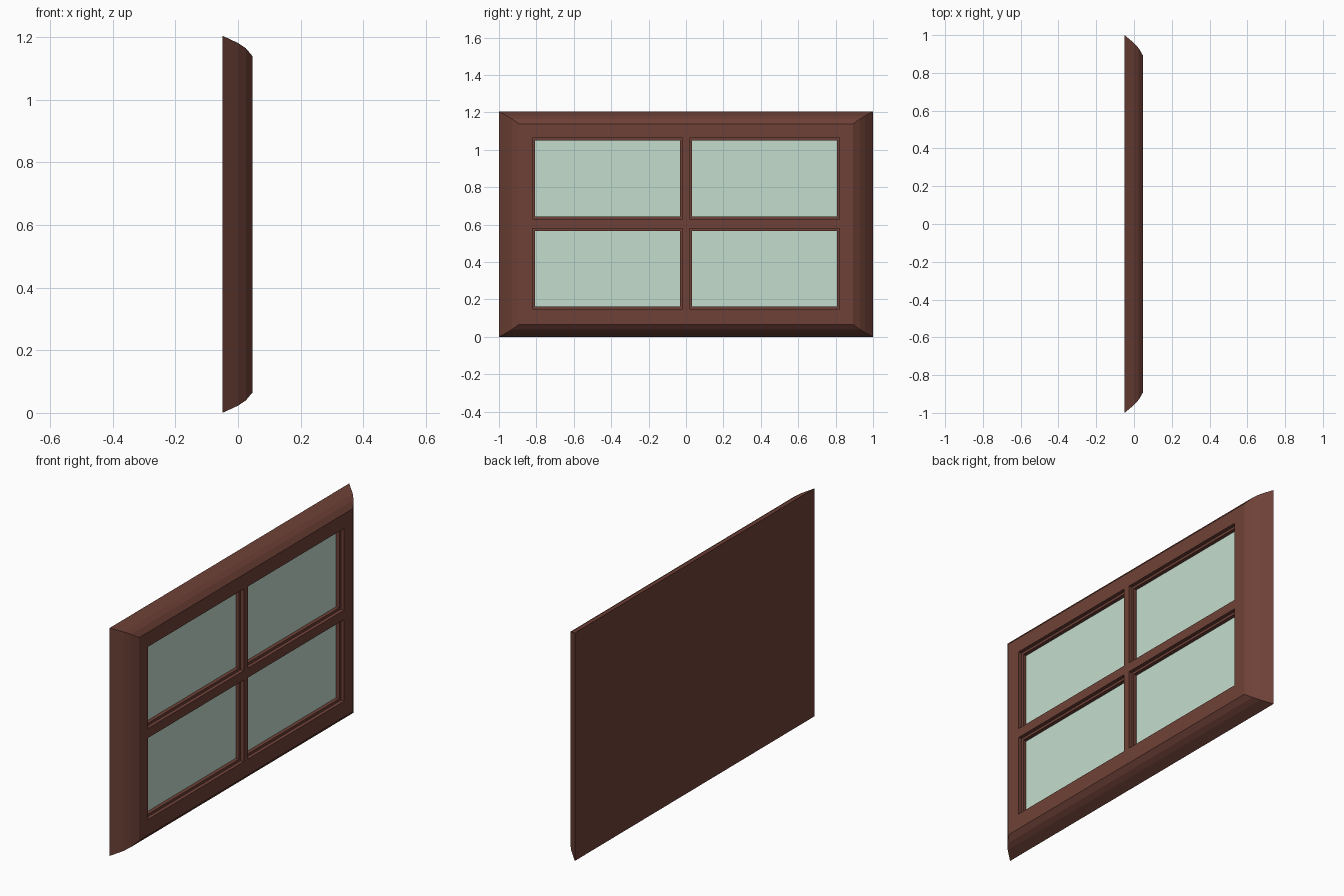
import bpy, bmesh

if "Cube" in bpy.data.objects:
    bpy.data.objects.remove(bpy.data.objects["Cube"])


def material(name, color):
    m = bpy.data.materials.new(name)
    m.diffuse_color = color
    m.use_nodes = True
    m.node_tree.nodes["Principled BSDF"].inputs["Base Color"].default_value = m.diffuse_color
    return m


def loft(bm, rings):
    """Closed solid through rectangles (x, y0, y1, z0, z1), ordered by rising x."""
    loops = [[bm.verts.new(p) for p in ((x, y0, z0), (x, y1, z0), (x, y1, z1), (x, y0, z1))]
             for x, y0, y1, z0, z1 in rings]
    for a, b in zip(loops, loops[1:]):
        for i in range(4):
            j = (i + 1) % 4
            bm.faces.new((a[i], a[j], b[j], b[i]))
    bm.faces.new(loops[0][::-1])
    bm.faces.new(loops[-1])


def make(name, solids, mat):
    bm = bmesh.new()
    for rings in solids:
        loft(bm, rings)
    bmesh.ops.recalc_face_normals(bm, faces=bm.faces)
    mesh = bpy.data.meshes.new(name)
    bm.to_mesh(mesh)
    bm.free()
    mesh.materials.append(mat)
    ob = bpy.data.objects.new(name, mesh)
    bpy.context.collection.objects.link(ob)
    return ob


wood = material("wood", (0.156, 0.053, 0.038, 1))
glass = material("glass", (0.55, 0.72, 0.61, 1))

H = 1.205
FRONT, LEDGE, PANE = 0.047, 0.028, 0.009

# Frame body with rounded bevel: x, inset in y, inset in z
profile = [(-0.05, 0, 0), (0.0, 0.042, 0.023), (0.025, 0.07, 0.04), (FRONT, 0.107, 0.066)]
frame = make("window_frame", [[(x, -1 + iy, 1 - iy, iz, H - iz) for x, iy, iz in profile]], wood)

# Four stepped openings
openings = [(y0, y1, z0, z1)
            for z0, z1 in ((0.149, 0.58), (0.63, 1.062))
            for y0, y1 in ((-0.82, -0.018), (0.018, 0.82))]


def inset(rect, d):
    y0, y1, z0, z1 = rect
    return y0 + d, y1 - d, z0 + d, z1 - d


cuts = [[(PANE - 0.005, *inset(r, 0.013)), (LEDGE, *inset(r, 0.013)),
         (LEDGE, *r), (FRONT + 0.05, *r)] for r in openings]
cutter = make("opening_cutter", cuts, wood)
cutter.hide_render = True
mod = frame.modifiers.new("openings", 'BOOLEAN')
mod.operation = 'DIFFERENCE'
mod.solver = 'EXACT'
mod.object = cutter
bpy.context.view_layer.objects.active = frame
bpy.ops.object.modifier_apply(modifier=mod.name)
bpy.data.objects.remove(cutter)

# Glass panes seated in the openings
for i, r in enumerate(openings):
    pane = inset(r, 0.013)
    make(f"glass_pane_{i + 1}", [[(PANE - 0.005, *pane), (PANE, *pane)]], glass)
